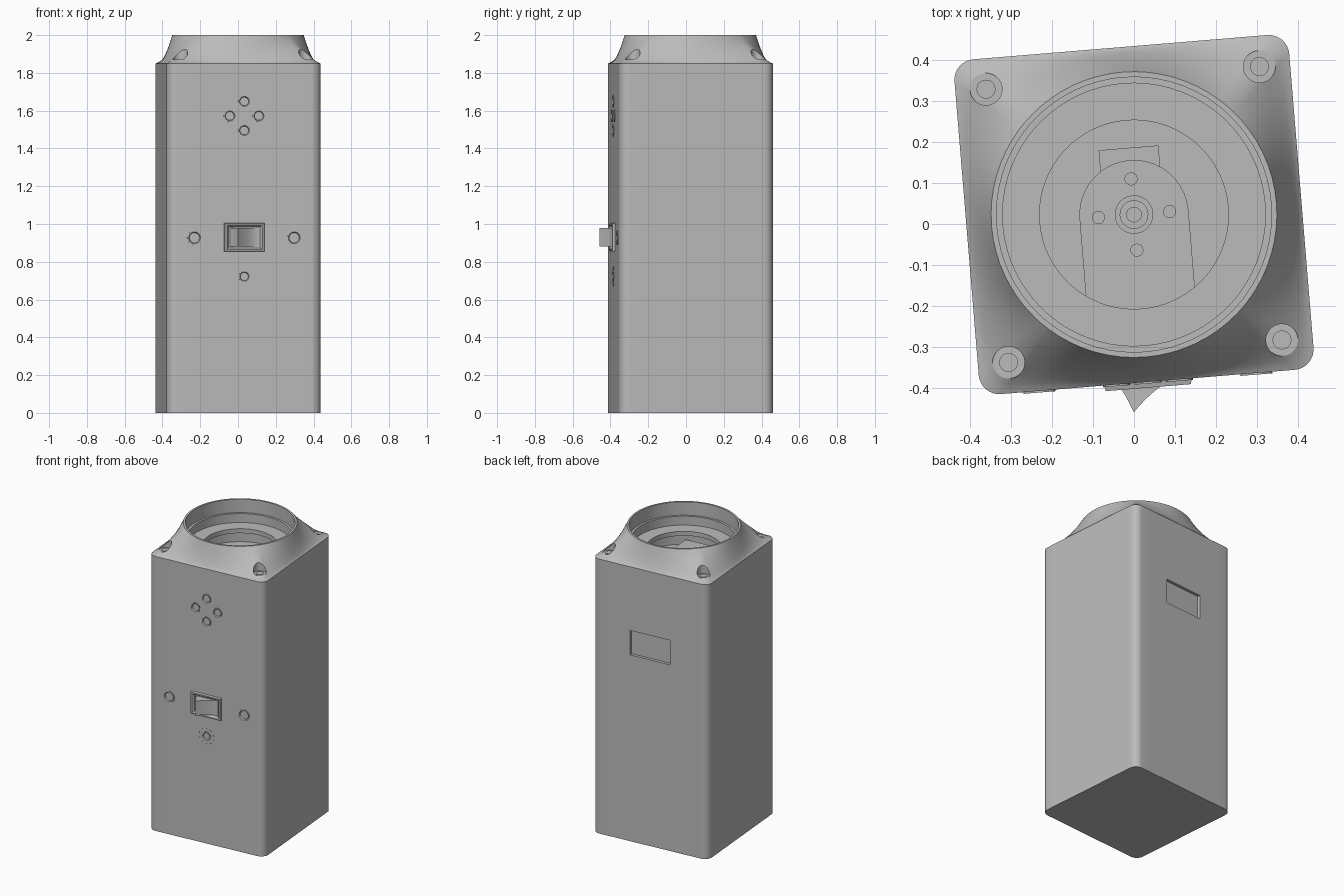
import bpy, bmesh, math
from math import pi, cos, sin, tan, atan2
from mathutils import Matrix, Vector

if "Cube" in bpy.data.objects:
    bpy.data.objects.remove(bpy.data.objects["Cube"], do_unlink=True)

HALF, ROUND = 0.409, 0.05          # body half width and corner radius
SHOULDER, TOP, RIM = 1.85, 2.0, 0.348
TURN = Matrix.Translation((0, 0.023, 0)) @ Matrix.Rotation(math.radians(4.72), 4, 'Z')
FRONT = Matrix.Rotation(pi / 2, 4, 'X')   # local z becomes -y

grey = bpy.data.materials.new("plain grey")
grey.use_nodes = True
COLOUR = (0.5, 0.5, 0.5, 1)
grey.diffuse_color = COLOUR
grey.node_tree.nodes["Principled BSDF"].inputs["Base Color"].default_value = COLOUR


def finish(bm, name, smooth=True):
    bmesh.ops.recalc_face_normals(bm, faces=bm.faces)
    me = bpy.data.meshes.new(name)
    bm.to_mesh(me)
    bm.free()
    me.materials.append(grey)
    ob = bpy.data.objects.new(name, me)
    bpy.context.collection.objects.link(ob)
    ob.matrix_world = TURN
    if smooth:
        shade(ob)
    return ob


def shade(ob):
    bpy.ops.object.select_all(action='DESELECT')
    ob.select_set(True)
    bpy.context.view_layer.objects.active = ob
    bpy.ops.object.shade_smooth_by_angle(angle=math.radians(30))


def loft(bm, rings):
    """Join rings of points into a closed solid with capped ends."""
    rows = [[bm.verts.new(p) for p in ring] for ring in rings]
    for a, b in zip(rows, rows[1:]):
        for i in range(len(a)):
            j = (i + 1) % len(a)
            bm.faces.new((a[i], a[j], b[j], b[i]))
    bm.faces.new(rows[0])
    bm.faces.new(rows[-1])


def lathe(bm, profile, matrix, n=24):
    loft(bm, [[matrix @ Vector((r * cos(2 * pi * i / n), r * sin(2 * pi * i / n), z))
               for i in range(n)] for r, z in profile])


def prism(bm, outline, z0, z1):
    loft(bm, [[(x, y, z) for x, y in outline] for z in (z0, z1)])


def box(bm, x0, x1, y0, y1, z0, z1):
    prism(bm, [(x0, y0), (x1, y0), (x1, y1), (x0, y1)], z0, z1)


def on_front(x, z):
    return Matrix.Translation((x, -HALF, z)) @ FRONT


# Rounded square outline, starting at the middle of the +x side
square = []
inner = HALF - ROUND
for q in range(4):
    side = [(HALF, HALF * tan(a)) for a in
            [atan2(inner, HALF) * k / 8 for k in range(-8, 9)]]
    corner = [(inner + ROUND * cos(a), inner + ROUND * sin(a))
              for a in [pi / 2 * k / 8 for k in range(1, 8)]]
    for x, y in side + corner:
        c, s = cos(q * pi / 2), sin(q * pi / 2)
        square.append((x * c - y * s, x * s + y * c))


def circle(r, z):
    return [(r * cos(a), r * sin(a), z) for a in [atan2(y, x) for x, y in square]]


# Body: square column, concave shoulder to a round rim, stepped socket inside
rings = [[(x, y, z) for x, y in square] for z in (0, SHOULDER)]
STEPS = 12
for k in range(1, STEPS + 1):
    f = k / STEPS
    z = SHOULDER + (TOP - SHOULDER) * f ** 1.35
    rings.append([(x + (cx - x) * f, y + (cy - y) * f, z)
                  for (x, y), (cx, cy, _) in zip(square, circle(RIM, z))])
for r, z in [(0.335, 2.0), (0.335, 1.91), (0.32, 1.91), (0.32, 1.85),
             (0.23, 1.85), (0.23, 1.82), (0.3, 1.82), (0.3, 1.73)]:
    rings.append(circle(r, z))
bm = bmesh.new()
loft(bm, rings)
body = finish(bm, "body", False)

# Front fittings: x, z, outer radius
buttons = [(0.077 * cos(k * pi / 2), 1.572 + 0.077 * sin(k * pi / 2), 0.033) for k in range(4)]
fittings = buttons + [(-0.265, 0.927, 0.039), (0.265, 0.927, 0.039), (0, 0.722, 0.031)]

# Cutter for corner screw wells, fitting holes, switch opening and rear window
bm = bmesh.new()
for sx in (-1, 1):
    for sy in (-1, 1):
        lathe(bm, [(0.039, 1.868), (0.039, 2.1)],
              Matrix.Translation((sx * 0.334, sy * 0.334, 0)), 32)
for x, z, r in fittings:
    lathe(bm, [(r * 0.9, -0.03), (r * 0.9, 0.03)], on_front(x, z))
box(bm, -0.085, 0.085, -HALF - 0.05, -HALF + 0.03, 0.872, 0.986)
box(bm, -0.142, 0.142, HALF - 0.02, HALF + 0.05, 1.255, 1.42)
cutter = finish(bm, "recess_cutter", False)
cutter.hide_render = True
mod = body.modifiers.new("recesses", 'BOOLEAN')
mod.operation = 'DIFFERENCE'
mod.object = cutter
mod.solver = 'EXACT'
bpy.context.view_layer.update()
bpy.context.view_layer.objects.active = body
body.select_set(True)
bpy.ops.object.modifier_apply(modifier=mod.name)
bpy.data.objects.remove(cutter, do_unlink=True)
shade(body)

# Corner screws sunk into the shoulder
bm = bmesh.new()
for sx in (-1, 1):
    for sy in (-1, 1):
        lathe(bm, [(0.023, 1.86), (0.023, 1.872)],
              Matrix.Translation((sx * 0.334, sy * 0.334, 0)))
finish(bm, "corner_screws")

# Collars with a sunken core in every front hole
bm = bmesh.new()
for x, z, r in fittings:
    m = on_front(x, z)
    lathe(bm, [(r, -0.005), (r, 0.004), (r * 0.8, 0.004), (r * 0.6, -0.012),
               (r * 0.6, -0.022), (r * 0.35, -0.022), (r * 0.35, -0.01)], m)
finish(bm, "front_collars")

# Small ticks around the lamp
bm = bmesh.new()
for k in range(10):
    a = 2 * pi * k / 10 + pi / 10
    lathe(bm, [(0.004, -0.002), (0.004, 0.002)],
          on_front(0.052 * cos(a), 0.722 + 0.052 * sin(a)), 8)
finish(bm, "lamp_ticks")

# Switch bezel: sloped rectangular frame
bm = bmesh.new()


def frame(hx, hz, out):
    return [(sx * hx, -HALF - out, 0.929 + sz * hz)
            for sx, sz in ((-1, -1), (1, -1), (1, 1), (-1, 1))]


loft(bm, [frame(0.108, 0.076, -0.003), frame(0.104, 0.072, 0.014),
          frame(0.094, 0.064, 0.014), frame(0.083, 0.055, 0.0),
          frame(0.083, 0.055, -0.022)])
finish(bm, "switch_bezel")

# Rocker: peaked profile with concave flanks
bm = bmesh.new()
peak, rise = -0.04, 0.071
left = [(-0.075 + 0.035 * t, -HALF - rise * t ** 1.3) for t in [k / 6 for k in range(7)]]
right = [(peak + 0.11 * t, -HALF - rise * (1 - t) ** 1.6) for t in [k / 10 for k in range(1, 11)]]
base = [(0.07, -HALF + 0.025), (-0.075, -HALF + 0.025)]
prism(bm, left + right + base, 0.88, 0.978)
finish(bm, "switch_rocker")

# Mounting plate inside the socket, straight sides and a round end
bm = bmesh.new()
arc = [(0.133 * cos(pi * k / 20), 0.133 * sin(pi * k / 20)) for k in range(21)]
prism(bm, arc + [(-0.133, -0.25), (0.133, -0.25)], 1.72, 1.77)
box(bm, -0.073, 0.073, 0.1, 0.163, 1.72, 1.755)
finish(bm, "mounting_plate")

# Stepped hub and four plate screws
bm = bmesh.new()
lathe(bm, [(0.047, 1.76), (0.047, 1.78), (0.035, 1.78), (0.035, 1.79),
           (0.019, 1.79), (0.019, 1.8)], Matrix.Identity(4))
for k in range(4):
    a = k * pi / 2
    lathe(bm, [(0.016, 1.765), (0.016, 1.774)],
          Matrix.Translation((0.087 * cos(a), 0.087 * sin(a), 0)), 16)
finish(bm, "hub_and_screws")
